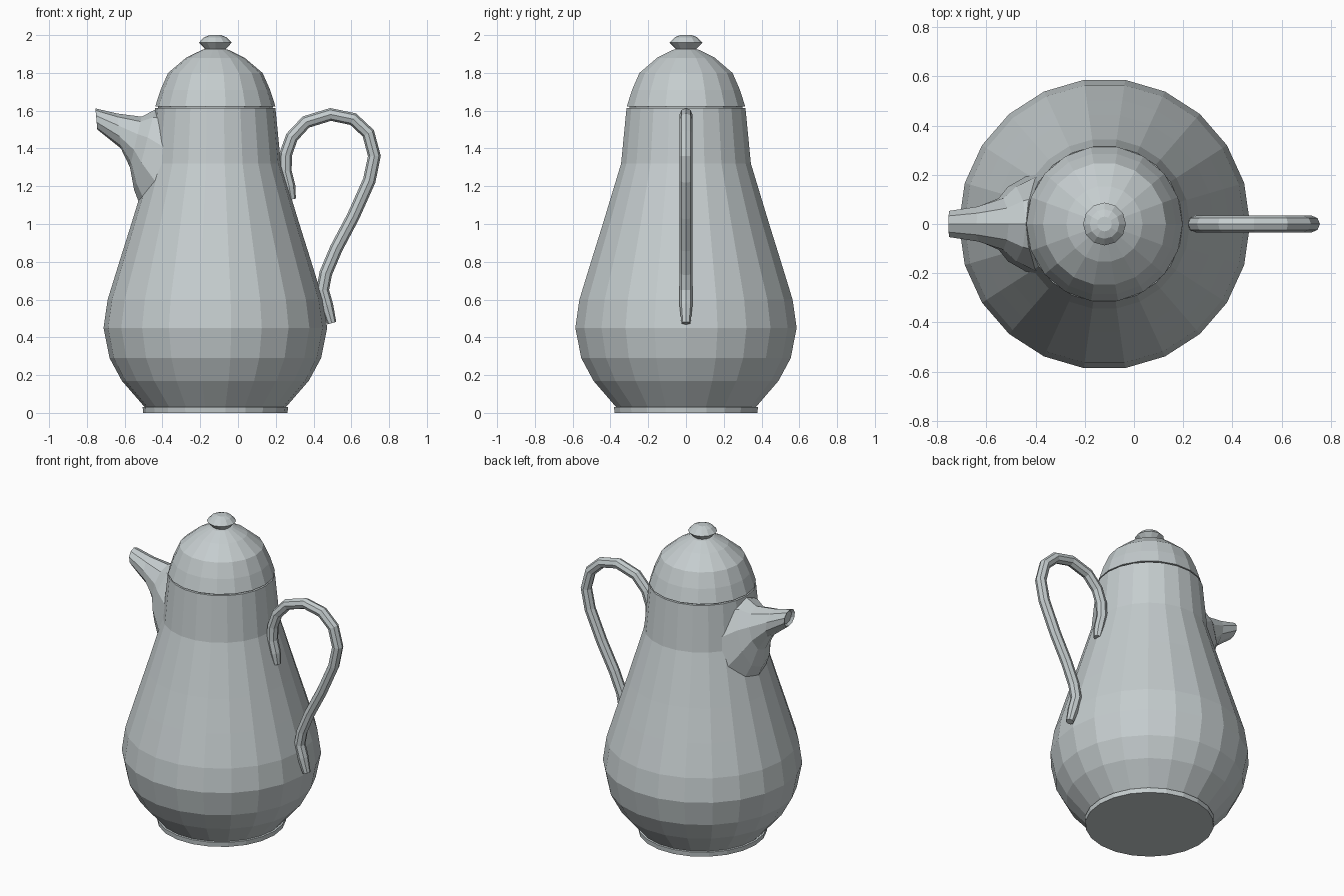
import bpy, bmesh, math
from mathutils import Vector

if "Cube" in bpy.data.objects:
    bpy.data.objects.remove(bpy.data.objects["Cube"])

CX = -0.12  # axis of the pot

metal = bpy.data.materials.new("pale_grey_metal")
metal.diffuse_color = (0.56, 0.61, 0.62, 1)
metal.use_nodes = True
metal.node_tree.nodes["Principled BSDF"].inputs["Base Color"].default_value = metal.diffuse_color


def loft(name, rings):
    """Skin a list of closed rings and cap both ends, flat shaded."""
    bm = bmesh.new()
    loops = [[bm.verts.new(p) for p in ring] for ring in rings]
    n = len(loops[0])
    for a, b in zip(loops, loops[1:]):
        for i in range(n):
            j = (i + 1) % n
            bm.faces.new((a[i], a[j], b[j], b[i]))
    bm.faces.new(loops[0][::-1])
    bm.faces.new(loops[-1])
    bmesh.ops.recalc_face_normals(bm, faces=bm.faces)
    mesh = bpy.data.meshes.new(name)
    bm.to_mesh(mesh)
    bm.free()
    mesh.materials.append(metal)
    obj = bpy.data.objects.new(name, mesh)
    bpy.context.collection.objects.link(obj)
    return obj


def turned(name, profile, sides):
    """Turn a (radius, height) profile round the pot axis."""
    rings = []
    for r, z in profile:
        rings.append([(CX + r * math.cos(2 * math.pi * i / sides),
                       r * math.sin(2 * math.pi * i / sides), z) for i in range(sides)])
    return loft(name, rings)


# Body with its foot ring
turned("body", [(0.382, 0), (0.385, 0.03), (0.375, 0.032), (0.495, 0.17), (0.56, 0.29),
                (0.592, 0.45), (0.57, 0.6), (0.508, 0.8), (0.445, 1.0), (0.347, 1.32),
                (0.318, 1.615), (0.29, 1.615)], 22)

# Domed lid, set on a narrow seam
turned("lid", [(0.30, 1.60), (0.305, 1.622), (0.318, 1.623), (0.29, 1.71), (0.25, 1.80),
               (0.155, 1.88), (0.07, 1.922), (0.045, 1.928)], 18)

# Lid knob
turned("knob", [(0.045, 1.915), (0.06, 1.932), (0.087, 1.96), (0.06, 1.988), (0.03, 2.0)], 12)

# Spout: sections given by top (x, z), bottom (x, z) and half width
sections = [((-0.74, 1.598), (-0.732, 1.515), 0.040),
            ((-0.755, 1.612), (-0.745, 1.50), 0.056),
            ((-0.64, 1.585), (-0.62, 1.40), 0.075),
            ((-0.51, 1.568), (-0.572, 1.30), 0.11),
            ((-0.44, 1.605), (-0.55, 1.18), 0.16),
            ((-0.33, 1.612), (-0.48, 1.00), 0.21)]
rings = []
for top, bottom, w in sections:
    t, b = Vector((top[0], 0, top[1])), Vector((bottom[0], 0, bottom[1]))
    angles = [2 * math.pi * i / 10 for i in range(10)]
    rings.append([(t + b) / 2 + (t - b) / 2 * math.cos(a) + Vector((0, w * math.sin(a), 0))
                  for a in angles])
loft("spout", rings)

# Handle: tube along a path of (x, z) points
path = [(0.283, 1.13), (0.27, 1.20), (0.25, 1.28), (0.253, 1.37), (0.285, 1.46), (0.36, 1.54),
        (0.49, 1.58), (0.61, 1.555), (0.69, 1.48), (0.722, 1.36), (0.695, 1.23), (0.61, 1.04),
        (0.52, 0.87), (0.465, 0.74), (0.448, 0.65), (0.47, 0.57), (0.497, 0.475)]
rings = []
for i, (x, z) in enumerate(path):
    x0, z0 = path[max(i - 1, 0)]
    x1, z1 = path[min(i + 1, len(path) - 1)]
    side = Vector((z0 - z1, 0, x1 - x0)).normalized()
    r = 0.024 if i in (0, len(path) - 1) else 0.034
    rings.append([Vector((x, 0, z)) + side * r * math.cos(a) + Vector((0, r * math.sin(a), 0))
                  for a in [2 * math.pi * k / 8 for k in range(8)]])
loft("handle", rings)
